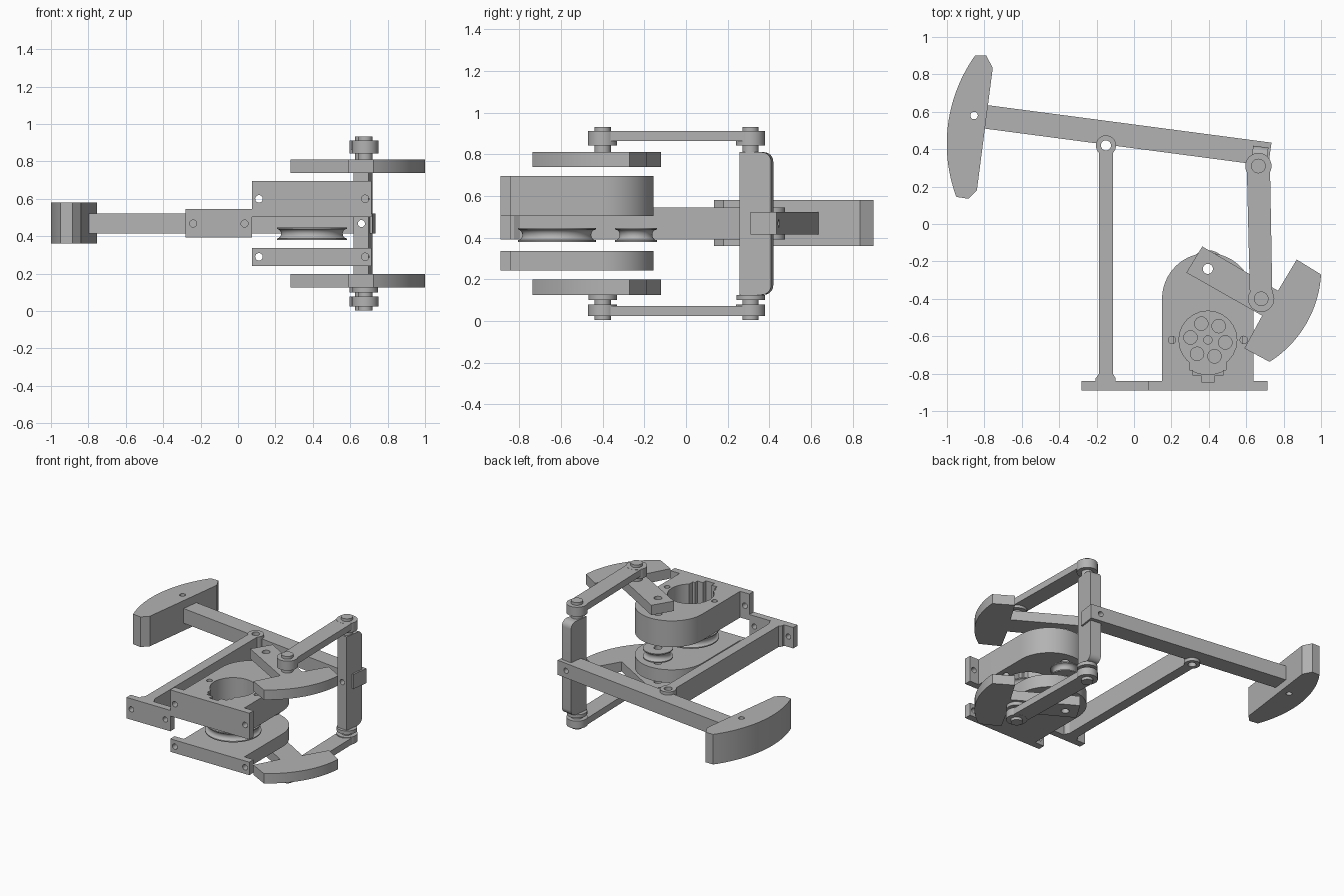
import bpy, bmesh, math
from mathutils import Vector

cube = bpy.data.objects.get("Cube")
if cube:
    bpy.data.objects.remove(cube, do_unlink=True)

grey = bpy.data.materials.new("plain_grey")
grey.use_nodes = True
GREY = (0.45, 0.45, 0.45, 1)
grey.diffuse_color = GREY
grey.node_tree.nodes["Principled BSDF"].inputs["Base Color"].default_value = GREY

TOP = 0.936          # the linkage is mirrored about half this height
parts = []


def finish(name, bm, keep=True):
    bmesh.ops.recalc_face_normals(bm, faces=bm.faces)
    mesh = bpy.data.meshes.new(name)
    bm.to_mesh(mesh)
    bm.free()
    mesh.materials.append(grey)
    ob = bpy.data.objects.new(name, mesh)
    bpy.context.collection.objects.link(ob)
    if keep:
        parts.append(ob)
    return ob


def prism(name, pts, z0, z1, keep=True):
    """Flat outline in plan, extruded upward."""
    bm = bmesh.new()
    face = bm.faces.new([bm.verts.new((x, y, z0)) for x, y in pts])
    ext = bmesh.ops.extrude_face_region(bm, geom=[face])["geom"]
    moved = [v for v in ext if isinstance(v, bmesh.types.BMVert)]
    bmesh.ops.translate(bm, verts=moved, vec=(0, 0, z1 - z0))
    return finish(name, bm, keep)


def rect(x0, y0, x1, y1):
    return [(x0, y0), (x1, y0), (x1, y1), (x0, y1)]


def ring(x, y, r, n=40, start=0, sweep=math.tau):
    steps = n if sweep == math.tau else n - 1
    return [(x + r * math.cos(start + sweep * i / steps),
             y + r * math.sin(start + sweep * i / steps)) for i in range(n)]


def arc(a, b, c, n=20):
    """Arc from a through b to c."""
    a, b, c = complex(*a), complex(*b), complex(*c)
    w = (c - a) / (b - a)
    o = (b - a) * (w - abs(w) ** 2) / (2j * w.imag) + 0
    centre = a - o if abs(abs(a - o - b) - abs(o)) < 1e-6 else a + o
    turn = (c - centre) / (a - centre)
    ang = math.atan2(turn.imag, turn.real)
    pts = [centre + (a - centre) * complex(math.cos(ang * i / n), math.sin(ang * i / n))
           for i in range(n + 1)]
    return [(p.real, p.imag) for p in pts]


def cut(ob, *cutters):
    """Subtract the cutters, bake the result and drop them."""
    for c in cutters:
        m = ob.modifiers.new("hole", "BOOLEAN")
        m.operation, m.solver, m.object = "DIFFERENCE", "EXACT", c
        bpy.context.view_layer.update()
        dg = bpy.context.evaluated_depsgraph_get()
        mesh = bpy.data.meshes.new_from_object(ob.evaluated_get(dg))
        ob.modifiers.clear()
        ob.data = mesh
        bpy.data.objects.remove(c, do_unlink=True)


def drill(x, y, r, z0=-1, z1=2):
    c = prism("drill", ring(x, y, r, 24), z0, z1, False)
    c.hide_render = True
    return c


def drill_y(x, z, r, y0, y1):
    c = prism("drill", ring(x, -z, r, 24), y0, y1, False)
    for v in c.data.vertices:
        v.co = Vector((v.co.x, v.co.z, -v.co.y))
    c.hide_render = True
    return c


# walking beam and curved head
PIVOT = (-0.15, 0.42)
beam = prism("walking_beam", [(-0.82, 0.513), (0.718, 0.31), (0.735, 0.435), (-0.803, 0.638)],
             0.415, 0.522)
cut(beam, drill(*PIVOT, 0.027), drill_y(0.66, 0.468, 0.019, 0.2, 0.6))
head = prism("beam_head", arc((-0.95, 0.145), (-1, 0.39), (-0.85, 0.9), 28)
             + [(-0.79, 0.9), (-0.755, 0.835), (-0.84, 0.18), (-0.885, 0.135)], 0.36, 0.58)
cut(head, drill(-0.855, 0.58, 0.02))

# support post with flared foot, bearing and bolted base
post = prism("support_post", [(-0.205, -0.845), (-0.098, -0.845), (-0.098, -0.825), (-0.113, -0.8),
                              (-0.113, 0.41), (-0.187, 0.41), (-0.187, -0.8), (-0.205, -0.825)],
             0.392, 0.545)
bearing = prism("post_bearing", ring(*PIVOT, 0.054), 0.392, 0.545)
for ob in (post, bearing):
    cut(ob, drill(*PIVOT, 0.027))
base = prism("post_base", rect(-0.28, -0.89, 0.075, -0.84), 0.392, 0.545)
cut(base, *[drill_y(x, 0.468, 0.019, -1, -0.8) for x in (-0.24, 0.035)])

# gearbox halves with flanged, bolted bases
CX, CRANK_Y, MOTOR_Y = 0.395, -0.24, -0.62
outline = ([(0.075, -0.89), (0.715, -0.89), (0.715, -0.84), (0.64, -0.84)]
           + ring(CX, -0.40, 0.245, 32, 0, math.pi) + [(0.15, -0.84), (0.075, -0.84)])
for name, z0, z1, bolt_z in (("lower_housing", 0.242, 0.337, 0.29),
                             ("upper_housing", 0.503, 0.695, 0.6)):
    box = prism(name, outline, z0, z1)
    cut(box, drill(CX, CRANK_Y, 0.027),
        *[drill_y(x, bolt_z, 0.02, -1, -0.8) for x in (0.112, 0.68)])

# motor opening with stepped key, and its screw holes, in the upper half
cut(box, drill(CX, MOTOR_Y, 0.155),
    *[prism("key", rect(CX - w, -y, CX + w, MOTOR_Y), -1, 2, False)
      for w, y in ((0.097, 0.78), (0.08, 0.81), (0.035, 0.845))],
    *[drill(CX + s, MOTOR_Y, 0.02) for s in (-0.192, 0.192)])


# grooved pulleys
def pulley(name, y, r):
    z0, z1, n = 0.38, 0.447, 64
    mid, depth = (z0 + z1) / 2, 0.022
    half = (z1 - z0) / 2 - 0.008
    rim = [(r - depth * math.cos(t * math.pi / 16), mid + half * math.sin(t * math.pi / 16))
           for t in range(-8, 9, 2)]
    prof = [(0, z0), (r, z0)] + rim + [(r, z1), (0, z1)]
    bm = bmesh.new()
    vs = [bm.verts.new((CX + a, y, z)) for a, z in prof]
    es = [bm.edges.new(e) for e in zip(vs, vs[1:])]
    bmesh.ops.spin(bm, geom=vs + es, cent=(CX, y, 0), axis=(0, 0, 1), angle=math.tau, steps=n)
    bmesh.ops.remove_doubles(bm, verts=bm.verts, dist=1e-4)
    return finish(name, bm)


drive = pulley("motor_pulley", MOTOR_Y, 0.187)
cut(drive, drill(CX, MOTOR_Y, 0.022),
    *[drill(x, y, 0.036) for x, y in ring(CX, MOTOR_Y, 0.094, 6, math.radians(-8))])
cut(pulley("crank_pulley", CRANK_Y, 0.1), drill(CX, CRANK_Y, 0.027))

# paired cranks, connecting rods and pins
PIN, BAR = (0.68, -0.40), (0.665, 0.31)
crank_shape = ([(0.365, -0.12), (0.28, -0.26), (0.685, -0.49), (0.59, -0.665)]
               + arc((0.725, -0.737), (0.9, -0.567), (1.0, -0.27))
               + [(0.87, -0.19), (0.77, -0.357)])
for side in ("upper", "lower"):
    def span(a, b):
        return (a, b) if side == "upper" else (TOP - b, TOP - a)
    crank = prism(side + "_crank", crank_shape, *span(0.738, 0.81))
    cut(crank, drill(CX, CRANK_Y, 0.027))
    prism(side + "_connecting_rod", [(PIN[0] - 0.06, PIN[1]), (PIN[0] + 0.06, PIN[1]),
                                     (BAR[0] + 0.062, BAR[1]), (BAR[0] - 0.062, BAR[1])],
          *span(0.863, 0.911))
    boss_low = 0.843 if side == "upper" else 0.857
    for spot, (x, y) in (("crank", PIN), ("crossbar", BAR)):
        prism(f"{side}_{spot}_boss", ring(x, y, 0.07), *span(boss_low, 0.912))
        prism(f"{side}_{spot}_pin", ring(x, y, 0.039), *span(0.8, 0.932))
        if side == "lower":
            prism(f"{side}_{spot}_washer", ring(x, y, 0.068), *span(0.811, 0.836))

# crossbar with rounded outer corners, tilted with the beam
bm = bmesh.new()
h, z0, z1, r = 0.076, 0.126, 0.81, 0.045
side_view = ([(-h, z0)] + ring(h - r, z0 + r, r, 9, -math.pi / 2, math.pi / 2)
             + ring(h - r, z1 - r, r, 9, 0, math.pi / 2) + [(-h, z1)])
face = bm.faces.new([bm.verts.new((-0.041, y, z)) for y, z in side_view])
ext = bmesh.ops.extrude_face_region(bm, geom=[face])["geom"]
bmesh.ops.translate(bm, verts=[v for v in ext if isinstance(v, bmesh.types.BMVert)],
                    vec=(0.082, 0, 0))
tilt, c = math.radians(-7.5), Vector((0.668, 0.338))
for v in bm.verts:
    x, y = v.co.x, v.co.y
    v.co.x = c.x + x * math.cos(tilt) - y * math.sin(tilt)
    v.co.y = c.y + x * math.sin(tilt) + y * math.cos(tilt)
cut(finish("crossbar", bm), drill_y(0.66, 0.468, 0.019, 0.2, 0.6))

# smooth the curved walls, keep edges crisp
bpy.ops.object.select_all(action="DESELECT")
for ob in parts:
    ob.select_set(True)
bpy.context.view_layer.objects.active = parts[0]
bpy.ops.object.shade_smooth_by_angle(angle=math.radians(30))
